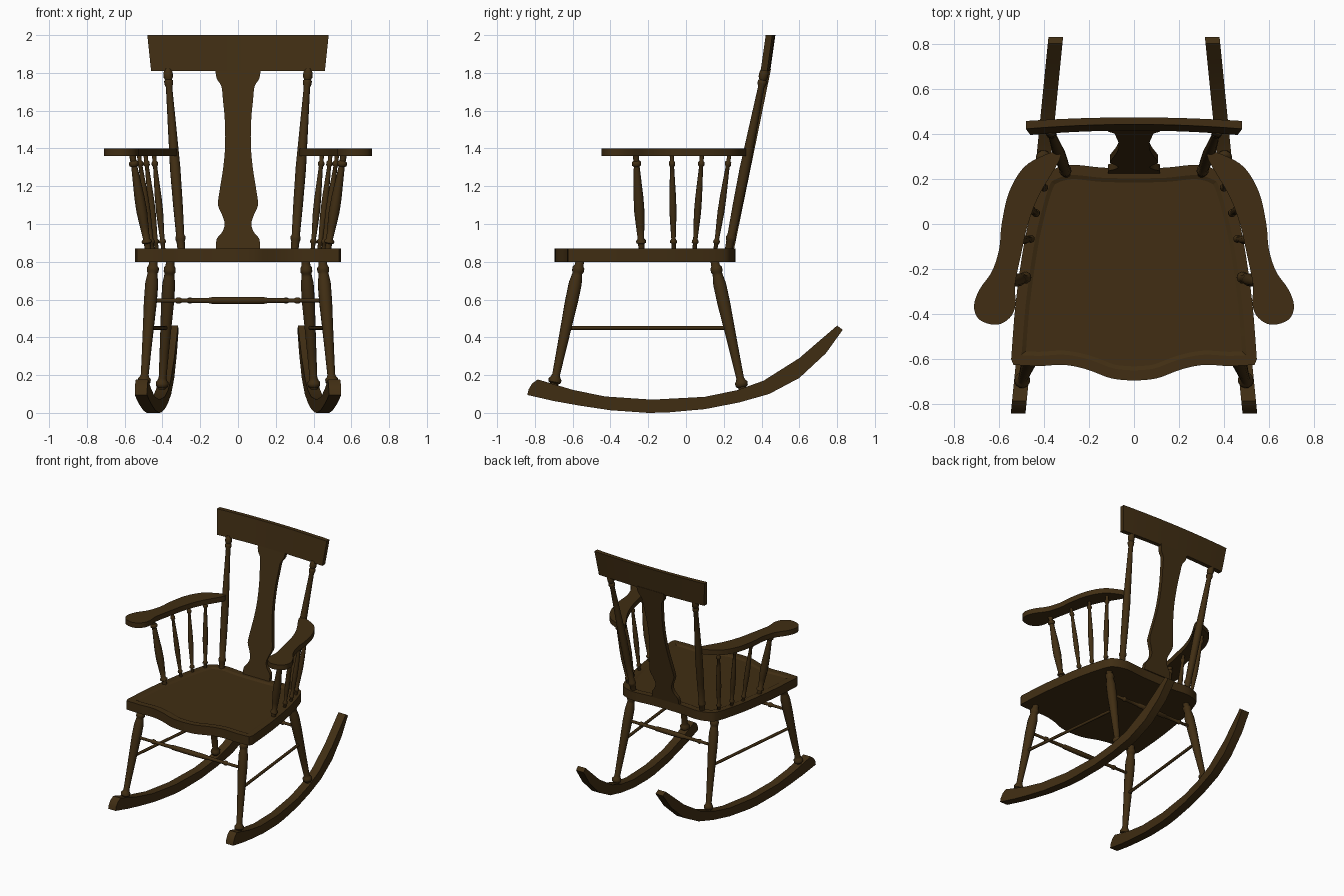
import bpy, bmesh, math
from mathutils import Vector

wood = bpy.data.materials.new("dark_brown_wood")
wood.diffuse_color = (0.052, 0.027, 0.0065, 1)


def finish(name, bm, angle=35):
    bmesh.ops.recalc_face_normals(bm, faces=bm.faces)
    me = bpy.data.meshes.new(name)
    bm.to_mesh(me)
    bm.free()
    me.materials.append(wood)
    ob = bpy.data.objects.new(name, me)
    bpy.context.collection.objects.link(ob)
    bpy.ops.object.select_all(action='DESELECT')
    ob.select_set(True)
    bpy.context.view_layer.objects.active = ob
    bpy.ops.object.shade_smooth_by_angle(angle=math.radians(angle))
    return ob


def curve(pts, n=4, closed=False):
    """Smooth curve through 2D points."""
    k, out = len(pts), []
    get = (lambda i: Vector(pts[i % k])) if closed else (lambda i: Vector(pts[max(0, min(k - 1, i))]))
    for i in range(k if closed else k - 1):
        a, b, c, d = (get(i + j) for j in (-1, 0, 1, 2))
        for j in range(n):
            t = j / n
            out.append(0.5 * (2 * b + (c - a) * t + (2 * a - 5 * b + 4 * c - d) * t * t
                              + (3 * b - a - 3 * c + d) * t ** 3))
    if not closed:
        out.append(Vector(pts[-1]))
    return out


def prism(pts, place):
    """Extrude an outline; place(u, v, w) maps it to space for w = 0 and 1."""
    bm = bmesh.new()
    lo, hi = [[bm.verts.new(place(p[0], p[1], w)) for p in pts] for w in (0, 1)]
    bm.faces.new(lo)
    top = bm.faces.new(hi)
    for i in range(len(pts)):
        j = (i + 1) % len(pts)
        bm.faces.new((lo[i], lo[j], hi[j], hi[i]))
    return bm, top


def turned(name, p0, p1, profile, seg=12):
    """Turned part from p0 to p1, profile = (fraction along, radius)."""
    p0, p1 = Vector(p0), Vector(p1)
    q = (p1 - p0).to_track_quat('Z', 'Y')
    bm = bmesh.new()
    rings = []
    for t, r in profile:
        c = p0.lerp(p1, t)
        rings.append([bm.verts.new(c + q @ Vector((r * math.cos(a), r * math.sin(a), 0)))
                      for a in (2 * math.pi * i / seg for i in range(seg))])
    for a, b in zip(rings, rings[1:]):
        for i in range(seg):
            j = (i + 1) % seg
            bm.faces.new((a[i], a[j], b[j], b[i]))
    bm.faces.new(rings[0])
    bm.faces.new(rings[-1])
    return finish(name, bm, 50)


# Seat: waved front edge, rounded back corners, shallow dished top
front = curve([(0, -0.695), (0.1, -0.685), (0.21, -0.645), (0.31, -0.625), (0.42, -0.63), (0.535, -0.625)])
side = curve([(0.545, -0.6), (0.525, -0.35), (0.49, -0.1), (0.455, 0.06), (0.415, 0.19),
              (0.375, 0.235), (0.28, 0.262), (0.14, 0.25), (0, 0.247)])
half = front + side
outline = half + [Vector((-p.x, p.y)) for p in reversed(half[1:-1])]
bm, top = prism(outline, lambda u, v, w: (u, v, 0.80 + 0.07 * w))
bmesh.ops.recalc_face_normals(bm, faces=bm.faces)
bmesh.ops.inset_region(bm, faces=[top], thickness=0.045)
bmesh.ops.inset_region(bm, faces=[top], thickness=0.018, depth=-0.008)
finish("seat", bm, 20)

# Back splat, leaning with the posts
edge = curve([(0.87, 0.116), (0.92, 0.113), (0.955, 0.085), (1.0, 0.07), (1.05, 0.085), (1.1, 0.106),
              (1.16, 0.1), (1.3, 0.078), (1.42, 0.068), (1.55, 0.07), (1.66, 0.08), (1.73, 0.088),
              (1.77, 0.113), (1.82, 0.12)], 3)
splat = [(h, z) for z, h in edge] + [(-h, z) for z, h in reversed(edge)]
bm, _ = prism(splat, lambda u, v, w: (u, 0.225 + (v - 0.87) * 0.205 + 0.03 * w, v))
finish("back_splat", bm)

# Crest rail, gently bowed and wider at the top
xs = [-1 + i / 6 for i in range(13)]
rail = [(x, 0.02 * (1 - x * x)) for x in xs] + [(x, 0.035 + 0.016 * (1 - x * x)) for x in reversed(xs)]
bm, _ = prism(rail, lambda u, v, w: (u * (0.46 + 0.02 * w), 0.395 + 0.027 * w + v, 1.81 + 0.19 * w))
finish("crest_rail", bm)

rocker = [(-0.84, 0.095), (-0.7, 0.063), (-0.56, 0.038), (-0.4, 0.014), (-0.2, 0), (-0.1, 0.002),
          (0.1, 0.02), (0.28, 0.055), (0.44, 0.1), (0.6, 0.185), (0.74, 0.315), (0.83, 0.44),
          (0.80, 0.462), (0.71, 0.385), (0.6, 0.29), (0.41, 0.17), (0.27, 0.12), (0.1, 0.085),
          (-0.18, 0.07), (-0.43, 0.087), (-0.6, 0.122), (-0.785, 0.177), (-0.815, 0.155), (-0.833, 0.125)]
arm = curve([(0.34, 0.32), (0.40, 0.305), (0.49, 0.25), (0.555, 0.14), (0.587, 0), (0.598, -0.11),
             (0.63, -0.21), (0.685, -0.29), (0.71, -0.365), (0.685, -0.425), (0.61, -0.447),
             (0.55, -0.415), (0.525, -0.355), (0.528, -0.27), (0.50, -0.13), (0.47, 0),
             (0.42, 0.13), (0.33, 0.285)], 4, True)

leg_profile = [(0, 0.02), (0.05, 0.022), (0.06, 0.033), (0.085, 0.035), (0.1, 0.026), (0.12, 0.021),
               (0.3, 0.025), (0.5, 0.03), (0.68, 0.035), (0.82, 0.035), (0.88, 0.028), (0.9, 0.026),
               (0.91, 0.032), (0.94, 0.032), (0.955, 0.024), (1, 0.022)]
post_profile = [(0, 0.02), (0.05, 0.022), (0.06, 0.027), (0.075, 0.027), (0.085, 0.022), (0.25, 0.026),
                (0.45, 0.028), (0.7, 0.022), (0.9, 0.017), (0.92, 0.024), (0.935, 0.024), (0.94, 0.018),
                (0.955, 0.025), (0.98, 0.025), (1, 0.018)]
spindle_profile = [(0, 0.6), (0.07, 0.65), (0.08, 1), (0.1, 1), (0.12, 0.65), (0.25, 0.85), (0.4, 1.05),
                   (0.55, 1.0), (0.75, 0.75), (0.87, 0.6), (0.885, 0.95), (0.915, 0.95), (0.93, 0.6),
                   (1, 0.65)]
# bottom x, y, top x, y, radius
spindles = [(0.475, -0.235, 0.56, -0.265, 0.027), (0.452, -0.065, 0.525, -0.075, 0.018),
            (0.43, 0.045, 0.49, 0.085, 0.018), (0.395, 0.155, 0.445, 0.23, 0.018)]

for s, tag in ((1, "right"), (-1, "left")):
    # Rockers, toed in toward the back
    bm, _ = prism(rocker, lambda u, v, w: (s * (0.43 - 0.1 * u + (w - 0.5) * 0.065), u, v))
    finish("rocker_" + tag, bm, 30)
    # Armrests
    bm, _ = prism(arm, lambda u, v, w: (s * u, v, 1.36 + 0.04 * w))
    finish("armrest_" + tag, bm)
    # Legs and posts
    turned("front_leg_" + tag, (s * 0.5, -0.705, 0.12), (s * 0.447, -0.56, 0.81), leg_profile)
    turned("back_leg_" + tag, (s * 0.405, 0.305, 0.1), (s * 0.358, 0.15, 0.81), leg_profile)
    turned("back_post_" + tag, (s * 0.3, 0.225, 0.86), (s * 0.372, 0.417, 1.82), post_profile)
    # Spindles under the arm
    for i, (bx, by, tx, ty, r) in enumerate(spindles):
        turned(f"arm_spindle_{tag}_{i + 1}", (s * bx, by, 0.86), (s * tx, ty, 1.37),
               [(t, r * f) for t, f in spindle_profile], 10)
    # Side stretcher
    turned("side_stretcher_" + tag, (s * 0.473, -0.63, 0.45), (s * 0.382, 0.225, 0.45),
           [(0, 0.011), (1, 0.011)], 8)

# Cross stretchers with end beads and a thicker middle
for name, x, y in (("front_stretcher", 0.46, -0.603), ("back_stretcher", 0.372, 0.195)):
    turned(name, (-x, y, 0.595), (x, y, 0.595),
           [(0, 0.011), (0.14, 0.011), (0.15, 0.018), (0.165, 0.018), (0.175, 0.012), (0.33, 0.014),
            (0.34, 0.018), (0.5, 0.02), (0.66, 0.018), (0.67, 0.014), (0.825, 0.012), (0.835, 0.018),
            (0.85, 0.018), (0.86, 0.011), (1, 0.011)], 10)
